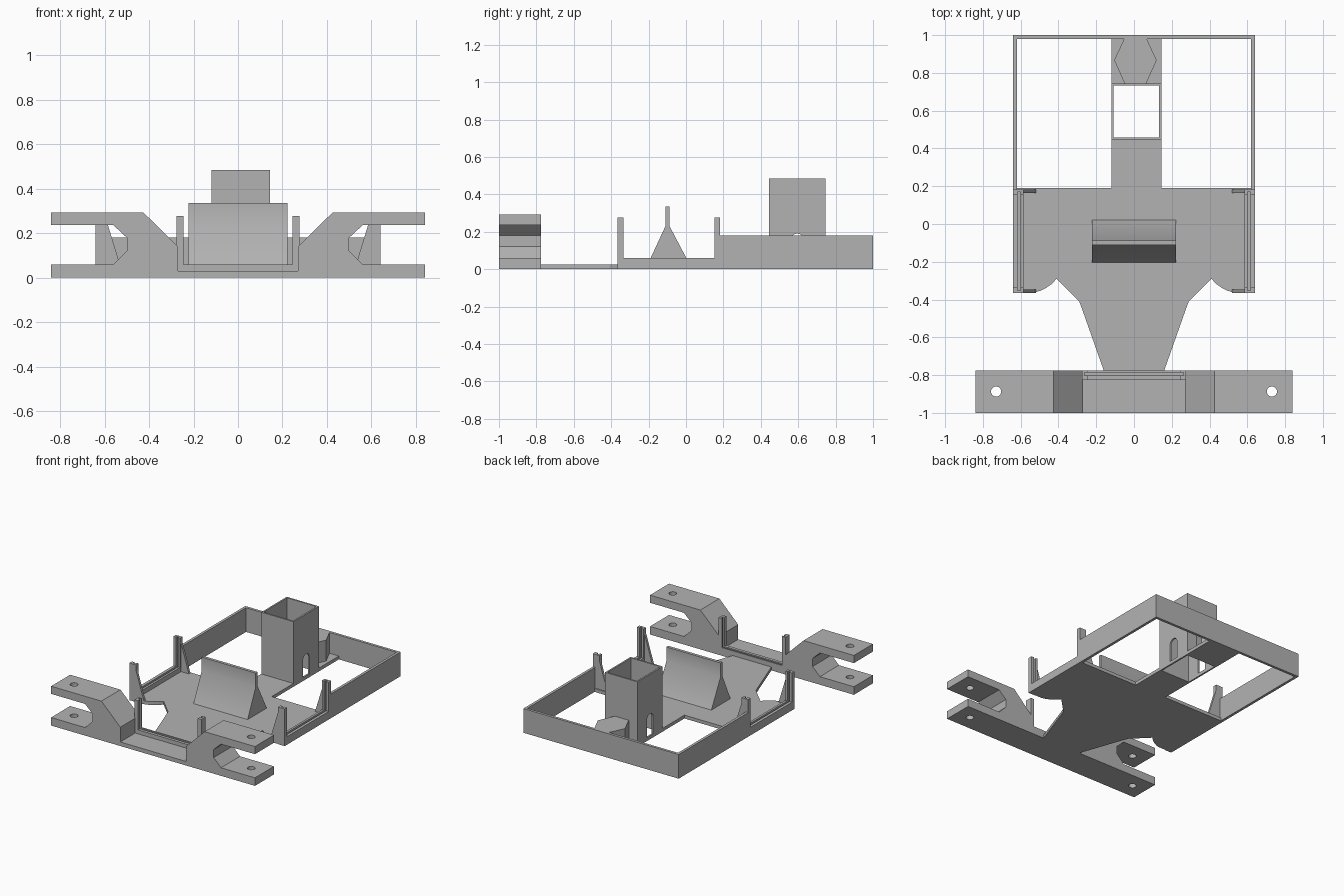
import bpy, bmesh, math
from mathutils import Vector

cube = bpy.data.objects.get("Cube")
if cube:
    bpy.data.objects.remove(cube, do_unlink=True)

grey = bpy.data.materials.new("plain_grey")
grey.use_nodes = True
grey.diffuse_color = (0.45, 0.45, 0.45, 1)
grey.node_tree.nodes["Principled BSDF"].inputs["Base Color"].default_value = grey.diffuse_color


def extrude(name, points, axis, start, end):
    """Extrude a closed outline along an axis; points are the other two axes in order."""
    bm = bmesh.new()
    place = {"x": lambda a, b: (start, a, b),
             "y": lambda a, b: (a, start, b),
             "z": lambda a, b: (a, b, start)}[axis]
    face = bm.faces.new([bm.verts.new(place(a, b)) for a, b in points])
    move = Vector([(end - start) if c == axis else 0 for c in "xyz"])
    top = bmesh.ops.extrude_face_region(bm, geom=[face])
    bmesh.ops.translate(bm, vec=move, verts=[v for v in top["geom"] if isinstance(v, bmesh.types.BMVert)])
    bmesh.ops.recalc_face_normals(bm, faces=bm.faces)
    mesh = bpy.data.meshes.new(name)
    bm.to_mesh(mesh)
    bm.free()
    mesh.materials.append(grey)
    obj = bpy.data.objects.new(name, mesh)
    bpy.context.collection.objects.link(obj)
    return obj


def rect(a0, a1, b0, b1):
    return [(a0, b0), (a1, b0), (a1, b1), (a0, b1)]


def arc(ca, cb, radius, start, end, steps):
    return [(ca + radius * math.cos(math.radians(start + (end - start) * i / steps)),
             cb + radius * math.sin(math.radians(start + (end - start) * i / steps)))
            for i in range(steps + 1)]


def flip(points):
    return [(-a, b) for a, b in reversed(points)]


def cut(obj, cutter):
    mod = obj.modifiers.new("cut", "BOOLEAN")
    mod.operation, mod.solver, mod.object = "DIFFERENCE", "EXACT", cutter
    bpy.context.view_layer.update()
    done = bpy.data.meshes.new_from_object(obj.evaluated_get(bpy.context.evaluated_depsgraph_get()))
    obj.modifiers.clear()
    obj.data = done
    bpy.data.objects.remove(cutter, do_unlink=True)


def u_shape(a0, a1, wall, floor, top):
    return [(a0, 0), (a1, 0), (a1, top), (a1 - wall, top),
            (a1 - wall, floor), (a0 + wall, floor), (a0 + wall, top), (a0, top)]


def slot_holder(name, axis, a0, a1, layers):
    """Grooved rail with two grooved posts, made of three U-shaped layers."""
    for i, label in enumerate(("outer", "middle", "inner")):
        thin = label == "middle"
        shape = u_shape(a0, a1, 0.014 if thin else 0.03, 0.035 if thin else 0.06, 0.277)
        extrude(f"{name}_{label}", shape, axis, layers[i], layers[i + 1])


# Base plate with scalloped front corners, neck and rear tongue
FLOOR = 0.025
T0, T1 = -0.12, 0.145
right_edge = [(0.155, -0.79), (0.275, -0.45), (0.29, -0.41), (0.41, -0.29),
              (0.435, -0.317), (0.465, -0.338), (0.495, -0.353), (0.525, -0.362),
              (0.64, -0.362), (0.64, 0.19)]
tongue = [(T1, 0.19), (T1, 0.99), (T0, 0.99), (T0, 0.19)]
plate = extrude("base_plate", right_edge + tongue + flip(right_edge), "z", 0, FLOOR)
cut(plate, extrude("tower_opening", rect(T0 + 0.012, T1 - 0.012, 0.457, 0.733), "z", -0.1, 0.1))

# Rear frame wall
extrude("rear_frame", [(-0.64, 0.18), (-0.64, 1), (0.64, 1), (0.64, 0.18), (0.62, 0.18),
                       (0.62, 0.98), (-0.62, 0.98), (-0.62, 0.18)], "z", 0, 0.18)

# Square tower with arched openings in both sides
Y0, Y1, TOP = 0.445, 0.745, 0.485
mid = (Y0 + Y1) / 2
arch = arc(mid, 0.153, 0.037, 180, 0, 14)
side = [(Y0, FLOOR), (mid - 0.037, FLOOR)] + arch + [(mid + 0.037, FLOOR), (Y1, FLOOR), (Y1, TOP), (Y0, TOP)]
for label, x in (("right", T0), ("left", T1 - 0.012)):
    extrude(f"tower_{label}_wall", side, "x", x, x + 0.012)
for label, y in (("front", Y0), ("back", Y1 - 0.012)):
    extrude(f"tower_{label}_wall", rect(T0 + 0.012, T1 - 0.012, 0, TOP), "y", y, y + 0.012)

# Hexagonal block behind the tower
hexagon = [(-0.05, 0.745), (0.065, 0.745), (0.12, 0.867), (0.065, 0.985), (-0.05, 0.985), (-0.105, 0.867)]
extrude("hexagonal_block", hexagon, "z", FLOOR, 0.18)

# Wedge-shaped central support
wedge = extrude("central_wedge", [(-0.205, FLOOR), (0.02, FLOOR), (-0.088, 0.23), (-0.088, 0.335),
                                  (-0.11, 0.335), (-0.11, 0.23)], "x", -0.223, 0.223)
bpy.context.view_layer.objects.active = wedge
wedge.select_set(True)
bpy.ops.object.shade_smooth_by_angle(angle=math.radians(30))
wedge.select_set(False)

# Slotted holders at both sides and at the front
for label, s in (("left", 1), ("right", -1)):
    slot_holder(f"{label}_holder", "x", -0.365, 0.183, [s * v for v in (0.64, 0.618, 0.602, 0.585)])
    for end, y in (("front", -0.365), ("back", 0.165)):
        brace = [(s * 0.585, FLOOR), (s * 0.52, FLOOR), (s * 0.585, 0.237)]
        extrude(f"{label}_{end}_brace", brace, "y", y, y + 0.018)
slot_holder("front_holder", "y", -0.276, 0.276, (-0.825, -0.802, -0.787, -0.776))

# Front crossbar and forked arms with vertical bolt holes
extrude("front_crossbar", rect(-0.27, 0.27, 0, 0.03), "y", -1, -0.825)
fork = [(0.27, 0), (0.84, 0), (0.84, 0.06), (0.56, 0.06), (0.50, 0.12), (0.50, 0.18),
        (0.56, 0.236), (0.84, 0.236), (0.84, 0.293), (0.425, 0.293), (0.27, 0.14)]
for label, s in (("left", 1), ("right", -1)):
    arm = extrude(f"{label}_fork_arm", [(s * a, b) for a, b in fork], "y", -1, -0.776)
    cut(arm, extrude("bolt_hole", arc(s * 0.73, -0.887, 0.027, 0, 345, 23), "z", -0.1, 0.4))
